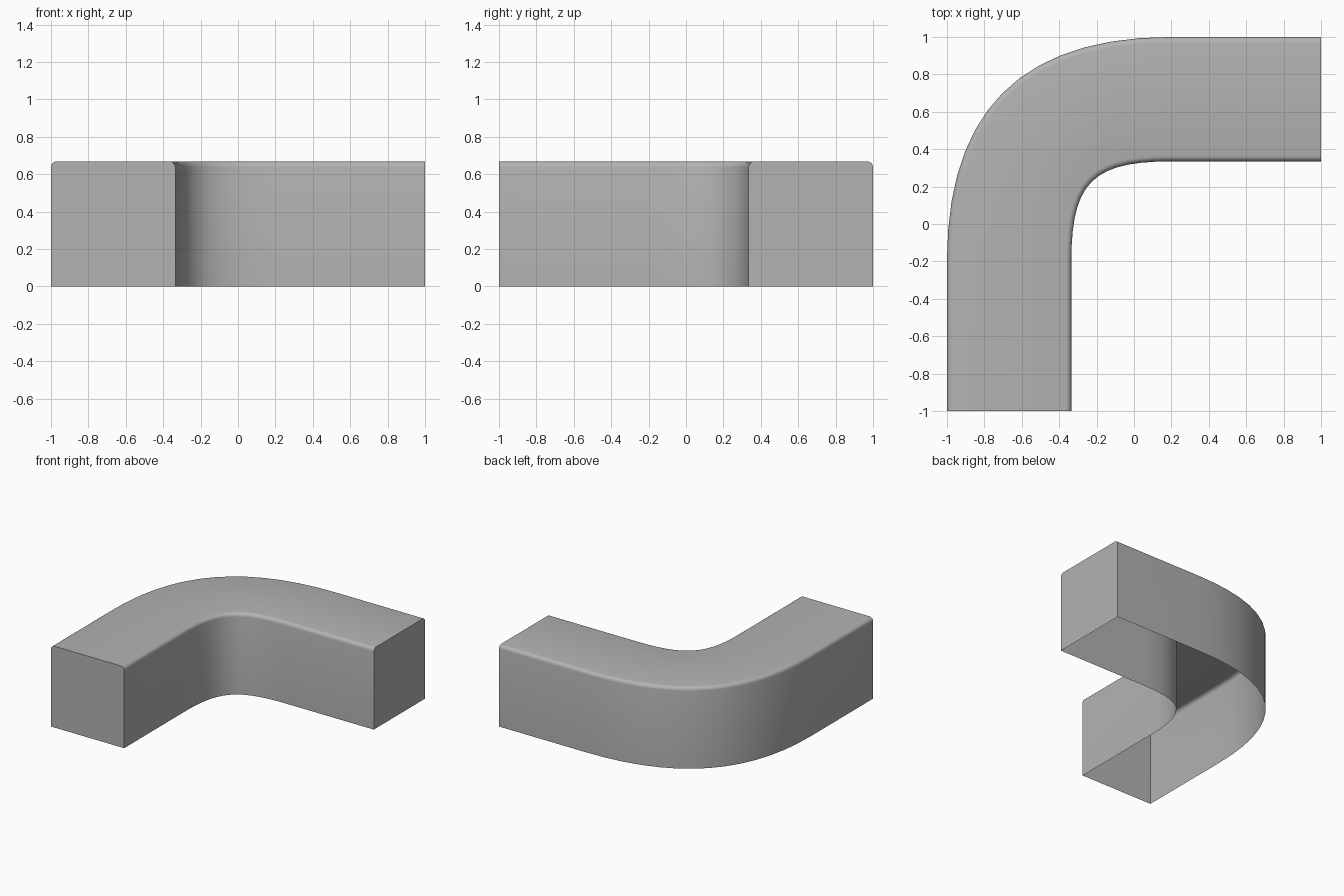
import bpy, bmesh, math
from mathutils import Vector

if "Cube" in bpy.data.objects:
    bpy.data.objects.remove(bpy.data.objects["Cube"])

HEIGHT, INNER, ROUND = 0.668, 0.335, 0.03
BEND, STEPS, ARC = 0.2, 14, 4


def side_path(d, pull):
    """Plan curve of one side wall: straight, soft corner at (-d, d), straight."""
    reach = pull * (d + BEND)
    p = [Vector((-d, -BEND)), Vector((-d, reach - BEND)),
         Vector((BEND - reach, d)), Vector((BEND, d))]
    pts = [Vector((-d, -1.0))]
    for i in range(STEPS + 1):
        t = i / STEPS
        s = 1 - t
        pts.append(p[0] * s**3 + p[1] * 3 * s * s * t + p[2] * 3 * s * t * t + p[3] * t**3)
    return pts + [Vector((1.0, d))]


def cross_section():
    """Upside-down U with rounded top corners: (0..1 across, height)."""
    width = 1 - INNER
    half = [(0.0, 0.0)]
    for i in range(ARC + 1):
        a = math.pi / 2 * i / ARC
        half.append((ROUND * (1 - math.cos(a)) / width,
                     HEIGHT - ROUND * (1 - math.sin(a))))
    return half + [(1 - u, z) for u, z in reversed(half)]


# Hollow bend: side walls and top as one sheet, open underneath
bm = bmesh.new()
rows = []
for a, b in zip(side_path(INNER, 0.79), side_path(1.0, 0.67)):
    rows.append([bm.verts.new((*a.lerp(b, u), z)) for u, z in cross_section()])
for r0, r1 in zip(rows, rows[1:]):
    for i in range(len(r0) - 1):
        bm.faces.new((r0[i], r0[i + 1], r1[i + 1], r1[i]))

# Flat end caps
bm.faces.new(rows[0])
bm.faces.new(rows[-1])
bmesh.ops.recalc_face_normals(bm, faces=bm.faces)
bm.normal_update()
top = max(bm.faces, key=lambda f: f.calc_center_median().z)
if top.normal.z < 0:
    bmesh.ops.reverse_faces(bm, faces=bm.faces)

mesh = bpy.data.meshes.new("corner_bend")
bm.to_mesh(mesh)
bm.free()
bend = bpy.data.objects.new("corner_bend", mesh)
bpy.context.collection.objects.link(bend)

# Mid grey surface
grey = bpy.data.materials.new("mid_grey")
grey.diffuse_color = (0.45, 0.45, 0.45, 1)
grey.use_nodes = True
grey.node_tree.nodes["Principled BSDF"].inputs["Base Color"].default_value = grey.diffuse_color
mesh.materials.append(grey)

bpy.context.view_layer.objects.active = bend
bend.select_set(True)
bpy.ops.object.shade_smooth_by_angle(angle=math.radians(35))
